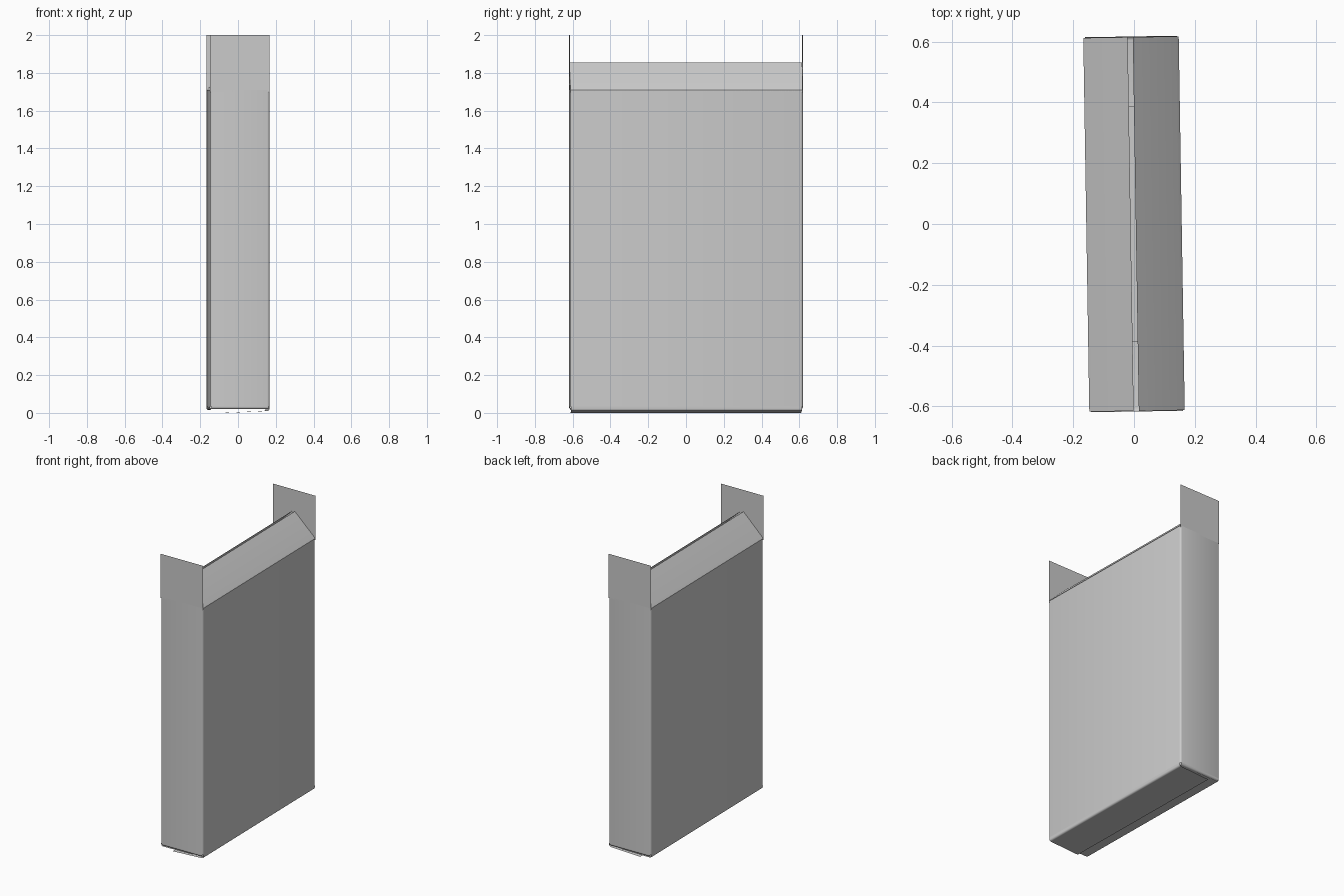
import bpy, bmesh, math
from mathutils import Matrix

cube = bpy.data.objects.get("Cube")
if cube:
    bpy.data.objects.remove(cube, do_unlink=True)

W, L = 0.157, 0.617          # half width, half length
FOLD, R = 1.71, 0.012        # top crease height, corner radius
TURN = Matrix.Rotation(math.radians(0.92), 4, 'Z')

card = bpy.data.materials.new("light_grey_card")
card.use_nodes = True
GREY = (0.6, 0.6, 0.6, 1)
card.diffuse_color = GREY
card.node_tree.nodes["Principled BSDF"].inputs["Base Color"].default_value = GREY


def sheet(name, rows, closed=False):
    """Skin a thin card sheet between two matching rows of points."""
    bm = bmesh.new()
    a, b = [[bm.verts.new(p) for p in row] for row in rows]
    n = len(a)
    for i in range(n if closed else n - 1):
        j = (i + 1) % n
        bm.faces.new((a[i], a[j], b[j], b[i]))
    bm.transform(TURN)
    bmesh.ops.recalc_face_normals(bm, faces=bm.faces)
    mesh = bpy.data.meshes.new(name)
    bm.to_mesh(mesh)
    bm.free()
    mesh.materials.append(card)
    ob = bpy.data.objects.new(name, mesh)
    bpy.context.collection.objects.link(ob)
    bpy.ops.object.select_all(action='DESELECT')
    ob.select_set(True)
    bpy.context.view_layer.objects.active = ob
    bpy.ops.object.shade_smooth_by_angle(angle=math.radians(35))
    # outward side is the one facing away from the carton centre
    return ob


def flap(name, profile, half, along_x=False, side=1, taper=0):
    """Flap from an (outward, height) profile, swept across its crease."""
    if side < 0:
        profile = profile[::-1]
    def row(s):
        if along_x:
            return [(s * half, side * o, z) for o, z in profile]
        return [(side * o, s * half, z) for o, z in profile]
    return sheet(name, [row(-1), row(1)])


def bottom_profile(edge, depth, z_crease, z_tip):
    """Wall bottom rounding under into a folded flap."""
    arc = [(edge - R + R * math.cos(t), z_crease + R - R * math.sin(t))
           for t in (k * math.pi / 8 for k in range(5))]
    return [(edge, 0.035)] + arc + [(edge - depth, z_tip)]


# Four walls with softly rounded upright corners
outline = []
for k, (sx, sy) in enumerate(((1, 1), (-1, 1), (-1, -1), (1, -1))):
    for step in range(4):
        t = math.pi / 2 * (k + step / 3)
        outline.append((sx * (W - R) + R * math.cos(t),
                        sy * (L - R) + R * math.sin(t)))
sheet("carton_walls", [[(x, y, z) for x, y in outline] for z in (0.035, FOLD)],
      closed=True)

# Upright end flaps and folded bottom end flaps
for side, word in ((-1, "front"), (1, "back")):
    flap(word + "_top_flap", [(L, FOLD - 0.01), (L, 2.0)], W, True, side)
    flap(word + "_bottom_flap", bottom_profile(L, 0.23, 0.02, 0.022),
         W - R / 2, True, side)

# Sloping long top flaps, leaving a narrow slot along the ridge
for side, word, tip in ((-1, "right", 0.011), (1, "left", 0.006)):
    flap(word + "_top_flap", [(W, FOLD - 0.01), (W, FOLD),
                              (W - 0.01, FOLD + 0.012), (tip, 1.855)],
         L - 0.002, False, side)

# Overlapping long bottom flaps
flap("inner_bottom_flap", bottom_profile(W, 0.23, 0.014, 0.016), L - R / 2, side=-1)
flap("outer_bottom_flap", bottom_profile(W, 0.23, 0.01, 0.0), L - R / 2, side=1)
